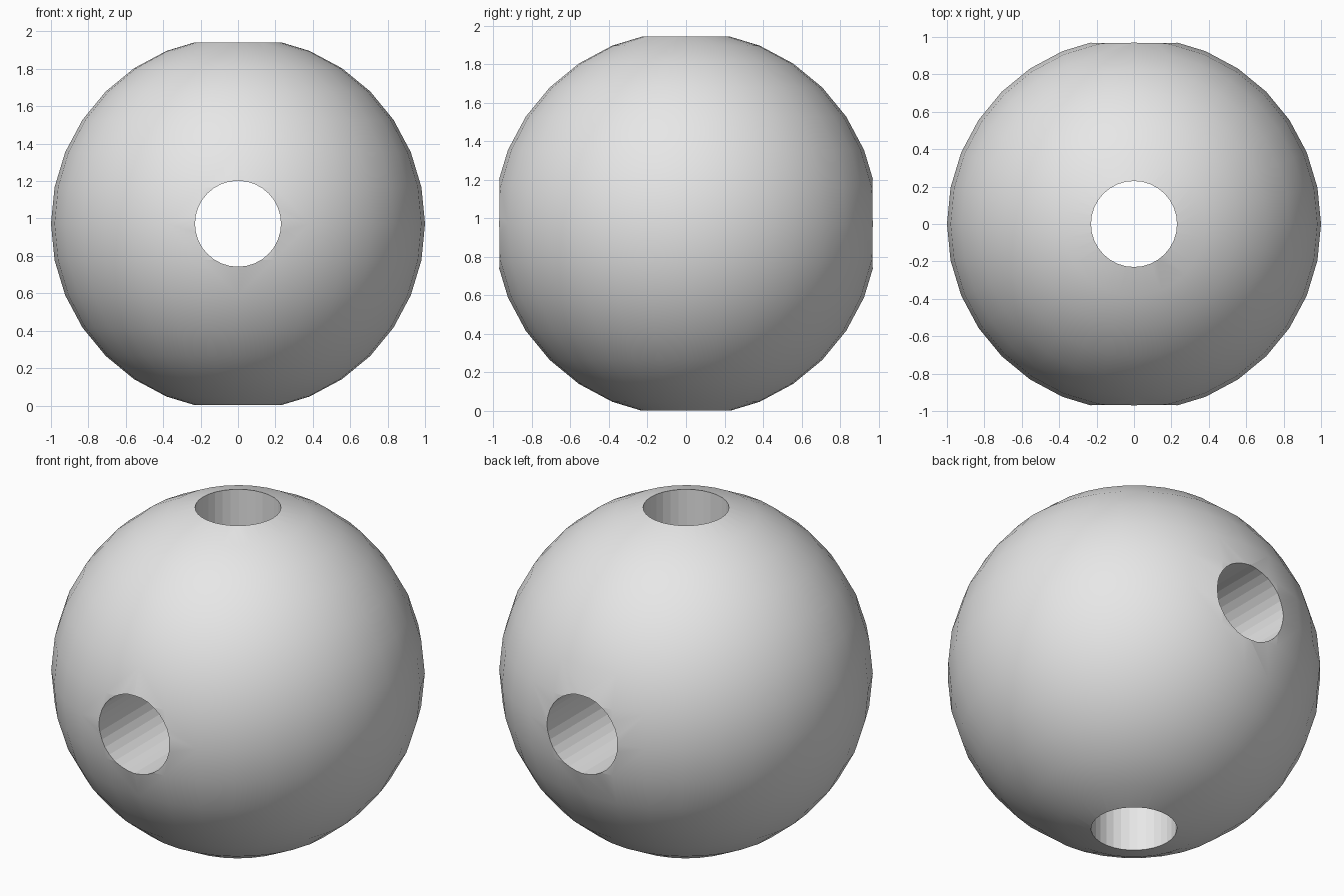
import bpy
import math

HOLE_RADIUS = 0.23
CENTRE = (0, 0, 0.972)

default_cube = bpy.data.objects.get("Cube")
if default_cube:
    bpy.data.objects.remove(default_cube, do_unlink=True)

# Single plain grey
grey = bpy.data.materials.new("plain grey")
grey.use_nodes = True
grey.diffuse_color = (0.8, 0.8, 0.8, 1)
grey.node_tree.nodes["Principled BSDF"].inputs["Base Color"].default_value = (0.8, 0.8, 0.8, 1)

# Smooth ball
bpy.ops.mesh.primitive_uv_sphere_add(segments=32, ring_count=16, radius=1, location=CENTRE)
bead = bpy.context.object
bead.name = "drilled_ball"
bead.data.materials.append(grey)
bpy.ops.object.shade_smooth()


def drill(name, rotation):
    """Cut a straight, flat-shaded hole right through the ball."""
    bpy.ops.mesh.primitive_cylinder_add(vertices=32, radius=HOLE_RADIUS, depth=3,
                                        location=CENTRE, rotation=rotation)
    cutter = bpy.context.object
    cutter.name = name
    cutter.data.materials.append(grey)
    cutter.hide_render = True
    cut = bead.modifiers.new(name, 'BOOLEAN')
    cut.operation = 'DIFFERENCE'
    cut.solver = 'EXACT'
    cut.object = cutter
    bpy.context.view_layer.objects.active = bead
    bpy.ops.object.modifier_apply(modifier=cut.name)
    bpy.data.objects.remove(cutter, do_unlink=True)


# Vertical hole, then front-to-back hole
drill("vertical_hole", (0, 0, 0))
drill("front_hole", (math.pi / 2, 0, 0))
